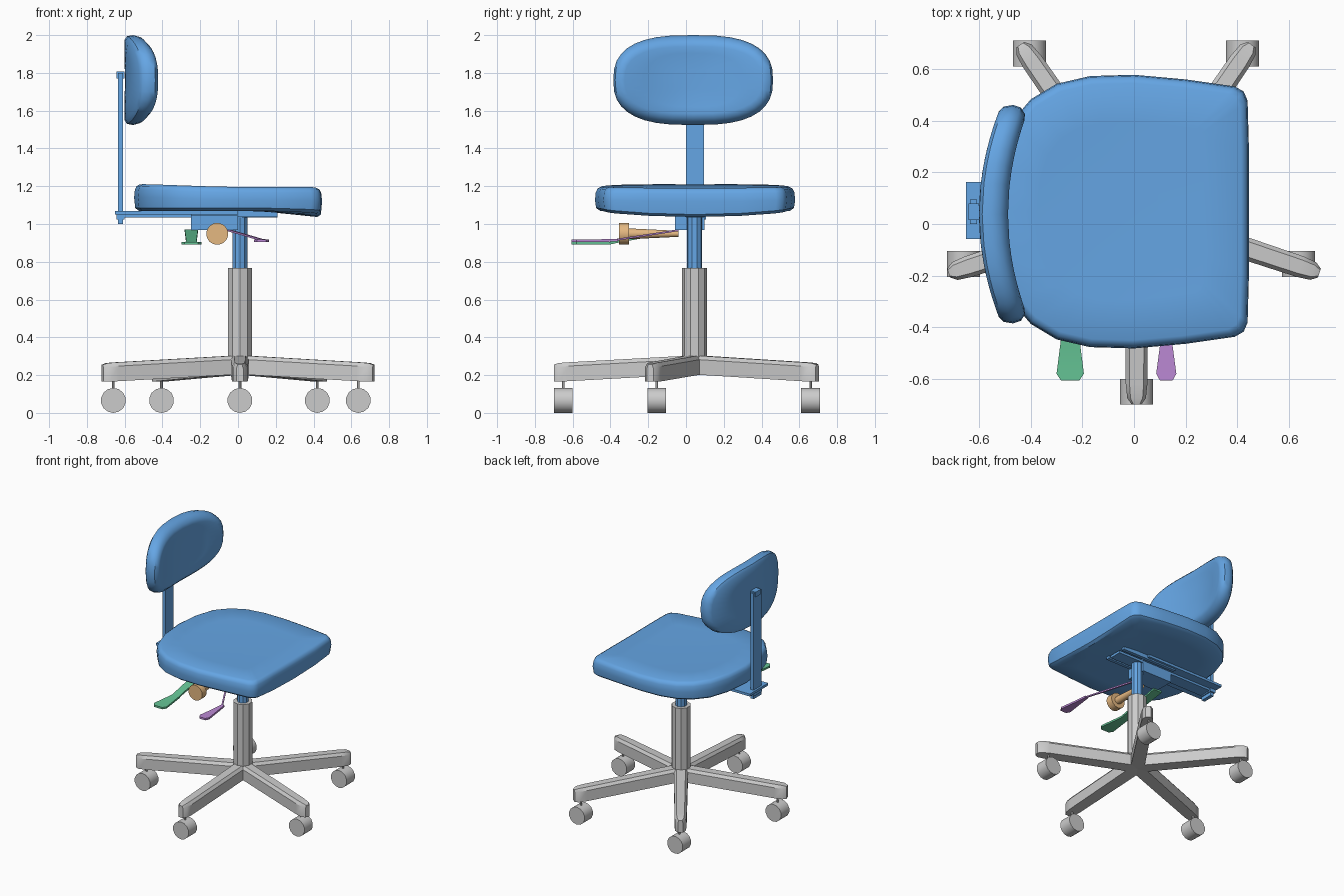
import bpy, bmesh, math
from mathutils import Vector

if "Cube" in bpy.data.objects:
    bpy.data.objects.remove(bpy.data.objects["Cube"])

CX, CY = 0.01, 0.045   # axis of the swivel column


def material(name, rgb):
    m = bpy.data.materials.new(name)
    m.diffuse_color = (*rgb, 1)
    m.use_nodes = True
    m.node_tree.nodes["Principled BSDF"].inputs["Base Color"].default_value = m.diffuse_color
    return m


BLUE = material("blue", (0.13, 0.38, 0.78))
GREEN = material("green", (0.13, 0.55, 0.30))
ORANGE = material("orange", (0.78, 0.48, 0.22))
PURPLE = material("purple", (0.50, 0.25, 0.66))


def finish(bm, name, mat=None, angle=35):
    bmesh.ops.recalc_face_normals(bm, faces=bm.faces)
    me = bpy.data.meshes.new(name)
    bm.to_mesh(me)
    bm.free()
    ob = bpy.data.objects.new(name, me)
    bpy.context.collection.objects.link(ob)
    if mat:
        me.materials.append(mat)
    bpy.ops.object.select_all(action='DESELECT')
    ob.select_set(True)
    bpy.context.view_layer.objects.active = ob
    bpy.ops.object.shade_smooth_by_angle(angle=math.radians(angle))
    return ob


def loft(name, rings, mat=None, angle=35):
    """Skin a list of closed rings and cap both ends."""
    bm = bmesh.new()
    vs = [[bm.verts.new(p) for p in r] for r in rings]
    n = len(vs[0])
    for a, b in zip(vs, vs[1:]):
        for i in range(n):
            j = (i + 1) % n
            bm.faces.new((a[i], a[j], b[j], b[i]))
    bm.faces.new(vs[0])
    bm.faces.new(vs[-1])
    return finish(bm, name, mat, angle)


def box(name, x0, x1, y0, y1, z0, z1, mat=None):
    rect = [(x0, y0), (x1, y0), (x1, y1), (x0, y1)]
    return loft(name, [[(x, y, z) for x, y in rect] for z in (z0, z1)], mat)


def lathe(name, centre, axis, profile, sides, mat=None):
    """Round part: profile is (radius, distance along axis)."""
    q = Vector((0, 0, 1)).rotation_difference(Vector(axis))
    c = Vector(centre)
    rings = []
    for r, d in profile:
        rings.append([c + q @ Vector((r * math.cos(t), r * math.sin(t), d))
                      for t in (2 * math.pi * (i + 0.5) / sides for i in range(sides))])
    return loft(name, rings, mat)


def strip(name, stations, thick, mat):
    """Flat lever: stations are (x, y, z, half width)."""
    return loft(name, [[(x - w, y, z - thick / 2), (x + w, y, z - thick / 2),
                        (x + w, y, z + thick / 2), (x - w, y, z + thick / 2)]
                       for x, y, z, w in stations], mat)


# seat cushion: half outline mirrored about its centre line, then stacked rings
half = [(0.445, 0), (0.445, 0.25), (0.44, 0.43), (0.425, 0.465), (0.39, 0.485), (0.2, 0.512),
        (0, 0.53), (-0.17, 0.525), (-0.3, 0.495), (-0.4, 0.435), (-0.48, 0.34),
        (-0.53, 0.19), (-0.55, 0)]
outline = half + [(x, -v) for x, v in half[-2:0:-1]]


def seat_ring(inset, z_kind, dz):
    ring = []
    k = 1 - inset
    for x, v in outline:
        x, v = (x + 0.055) * k - 0.055, v * k
        if z_kind == "top":
            z = 1.19 + 0.02 * min(1, max(0, -x / 0.5)) ** 1.5 + 0.006 * (v / 0.5) ** 2
        else:
            front = max(0, (x - 0.1) / 0.34)
            z = 1.07 - 0.035 * front * (1 - 0.8 * (v / 0.5) ** 2)
        ring.append((x, v + 0.048, z + dz))
    return ring


loft("seat", [seat_ring(0.7, "low", 0), seat_ring(0.3, "low", 0), seat_ring(0.05, "low", 0),
              seat_ring(0.012, "low", 0.015), seat_ring(0, "top", -0.07),
              seat_ring(0.008, "top", -0.03), seat_ring(0.025, "top", -0.01),
              seat_ring(0.06, "top", 0), seat_ring(0.35, "top", 0),
              seat_ring(0.7, "top", 0)], BLUE, 40)


# backrest cushion: rounded outline, bent around the sitter
def back_ring(k, depth, inset=0.0):
    ring = []
    for i in range(36):
        t = 2 * math.pi * i / 36
        c, s = math.cos(t), math.sin(t)
        v = (0.423 - inset) * k * math.copysign(abs(c) ** 0.72, c)
        h = (0.238 - inset) * k * math.copysign(abs(s) ** 0.78, s)
        ring.append((-0.60 + depth + 0.085 * (v / 0.42) ** 2, 0.038 + v, 1.762 + h))
    return ring


loft("backrest", [back_ring(0.25, 0), back_ring(0.6, 0), back_ring(1, 0, 0.025),
                  back_ring(1, 0.012, 0.006), back_ring(1, 0.045), back_ring(1, 0.08, 0.01),
                  back_ring(1, 0.105, 0.035), back_ring(1, 0.112, 0.06),
                  back_ring(0.6, 0.108), back_ring(0.25, 0.105)], BLUE, 40)

# backrest post and its clamp
box("back_post", -0.635, -0.608, 0.0, 0.095, 1.0, 1.8, BLUE)
box("back_post_cap", -0.642, -0.60, 0.015, 0.08, 1.77, 1.808, BLUE)
box("post_clamp", -0.642, -0.60, 0.005, 0.105, 1.025, 1.06, BLUE)

# mechanism under the seat
box("rear_plate", -0.65, 0.0, -0.058, 0.163, 1.05, 1.068, BLUE)
box("centre_rail", -0.62, 0.21, 0.0, 0.095, 1.034, 1.052, BLUE)
for side, y in (("left", -0.045), ("right", 0.12)):
    box(side + "_rail", -0.25, 0.21, y, y + 0.025, 1.04, 1.072, BLUE)
box("tilt_housing", -0.25, 0.0, -0.058, 0.098, 0.968, 1.045, BLUE)

# gas column
lathe("inner_column", (CX, CY, 0), (0, 0, 1), [(0.041, 0.74), (0.041, 1.045)], 10, BLUE)
lathe("outer_column", (CX, CY, 0), (0, 0, 1), [(0.067, 0.205), (0.067, 0.768)], 10)

# tension knob
lathe("tension_knob", (-0.11, 0, 0.948), (0, -1, 0),
      [(0.016, 0.04), (0.028, 0.28), (0.028, 0.302), (0.058, 0.302), (0.058, 0.355)],
      20, ORANGE)

# levers
strip("back_lever", [(-0.247, -0.04, 0.965, 0.035), (-0.247, -0.35, 0.91, 0.028),
                     (-0.247, -0.40, 0.899, 0.03), (-0.247, -0.58, 0.899, 0.053),
                     (-0.247, -0.607, 0.899, 0.035)], 0.014, GREEN)
strip("height_lever_arm", [(-0.05, -0.04, 0.967, 0.006), (0.125, -0.37, 0.916, 0.006)],
      0.01, PURPLE)
strip("height_lever", [(0.125, -0.36, 0.914, 0.012), (0.125, -0.46, 0.912, 0.023),
                       (0.125, -0.58, 0.912, 0.039), (0.125, -0.607, 0.912, 0.024)],
      0.014, PURPLE)

# five-star base with casters: (leg tip, caster centre)
feet = [((0.01, -0.70), (0.01, -0.65)), ((0.718, -0.19), (0.637, -0.155)),
        ((0.455, 0.695), (0.42, 0.66)), ((-0.44, 0.695), (-0.405, 0.66)),
        ((-0.718, -0.19), (-0.66, -0.155))]
for n, (tip, wheel) in enumerate(feet, 1):
    d = Vector((tip[0] - CX, tip[1] - CY, 0))
    length = d.length
    d.normalize()
    side = Vector((-d.y, d.x, 0))
    rings = []
    for r, w, zb, zt in ((0, 0.048, 0.205, 0.305), (length - 0.08, 0.042, 0.168, 0.268),
                         (length - 0.025, 0.036, 0.165, 0.264), (length, 0.018, 0.165, 0.255)):
        c = Vector((CX, CY, 0)) + d * r
        section = [(-w, zb), (-w, zt - 0.02), (-w * 0.65, zt),
                   (w * 0.65, zt), (w, zt - 0.02), (w, zb)]
        rings.append([c + side * s + Vector((0, 0, z)) for s, z in section])
    loft(f"base_leg_{n}", rings, None, 30)
    lathe(f"caster_wheel_{n}", (*wheel, 0.066), (0, 1, 0), [(0.066, -0.05), (0.066, 0.05)], 14)
    lathe(f"caster_stem_{n}", (*wheel, 0), (0, 0, 1), [(0.008, 0.1), (0.008, 0.2)], 8)
